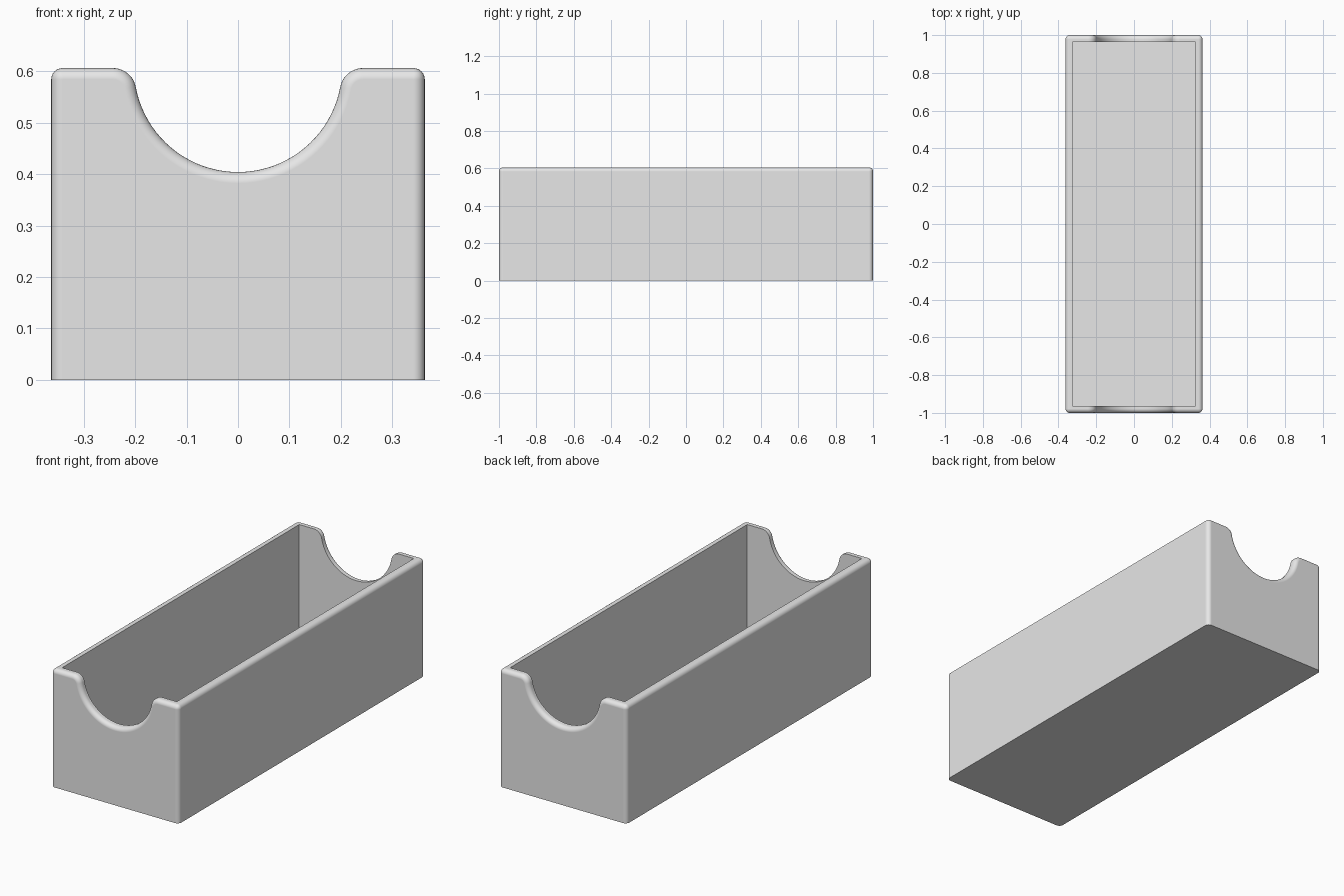
import bpy, bmesh, math

cube = bpy.data.objects.get("Cube")
if cube:
    bpy.data.objects.remove(cube, do_unlink=True)

HALF_W, HALF_L, HEIGHT = 0.363, 1.0, 0.606
WALL, ROUND = 0.037, 0.022
NOTCH, LIP = 0.202, 0.045      # notch radius and the rounded lip beside it


def arc(cx, cz, r, start, end, steps):
    return [(cx + r * math.cos(start + (end - start) * i / steps),
             cz + r * math.sin(start + (end - start) * i / steps))
            for i in range(steps + 1)]


# End profile: block with a rounded semicircular notch in its top edge
lip_x = math.sqrt((NOTCH + LIP) ** 2 - LIP ** 2)
tilt = math.asin(LIP / (NOTCH + LIP))
right_lip = arc(lip_x, HEIGHT - LIP, LIP, math.pi / 2, math.pi - tilt, 10)
left_lip = [(-x, z) for x, z in reversed(right_lip)]
scoop = arc(0, HEIGHT, NOTCH, -tilt, tilt - math.pi, 40)[1:-1]
profile = ([(-HALF_W, 0), (HALF_W, 0), (HALF_W, HEIGHT)]
           + right_lip + scoop + left_lip + [(-HALF_W, HEIGHT)])

# Solid body, extruded front to back
bm = bmesh.new()
front = bm.faces.new([bm.verts.new((x, -HALF_L, z)) for x, z in profile])
back = bmesh.ops.extrude_face_region(bm, geom=[front], use_keep_orig=True)
bmesh.ops.translate(bm, vec=(0, 2 * HALF_L, 0),
                    verts=[v for v in back["geom"] if isinstance(v, bmesh.types.BMVert)])
bmesh.ops.recalc_face_normals(bm, faces=bm.faces)


def is_rounded(edge):
    a, b = (v.co for v in edge.verts)
    if abs(a.y - b.y) < 1e-4:                      # rim of an end, except its base
        return max(a.z, b.z) > 0.01
    return a.z > HEIGHT - 1e-4 and abs(a.x) > HALF_W - 1e-4   # long top edges


bmesh.ops.bevel(bm, geom=[e for e in bm.edges if is_rounded(e)], offset=ROUND,
                offset_type='OFFSET', segments=6, profile=0.5,
                affect='EDGES', clamp_overlap=False)
mesh = bpy.data.meshes.new("tray")
bm.to_mesh(mesh)
bm.free()
tray = bpy.data.objects.new("tray", mesh)
bpy.context.collection.objects.link(tray)

# Plain grey
grey = bpy.data.materials.new("light grey")
grey.use_nodes = True
grey.diffuse_color = (0.8, 0.8, 0.8, 1)
grey.node_tree.nodes["Principled BSDF"].inputs["Base Color"].default_value = (0.8, 0.8, 0.8, 1)
mesh.materials.append(grey)

# Hollow out the inside
bpy.ops.mesh.primitive_cube_add(size=1, location=(0, 0, WALL + 0.5))
cavity = bpy.context.object
cavity.name = "cavity_cutter"
cavity.scale = (2 * (HALF_W - WALL), 2 * (HALF_L - WALL), 1)
cavity.hide_render = True
cavity.data.materials.append(grey)
bpy.context.view_layer.update()

bpy.ops.object.select_all(action='DESELECT')
tray.select_set(True)
bpy.context.view_layer.objects.active = tray
cut = tray.modifiers.new("hollow", 'BOOLEAN')
cut.operation = 'DIFFERENCE'
cut.solver = 'EXACT'
cut.object = cavity
bpy.ops.object.modifier_apply(modifier=cut.name)
bpy.data.objects.remove(cavity, do_unlink=True)

# Smooth roundings with flat walls
bpy.ops.object.shade_smooth_by_angle(angle=math.radians(30))
flat = tray.modifiers.new("flat walls", 'WEIGHTED_NORMAL')
flat.keep_sharp = True
